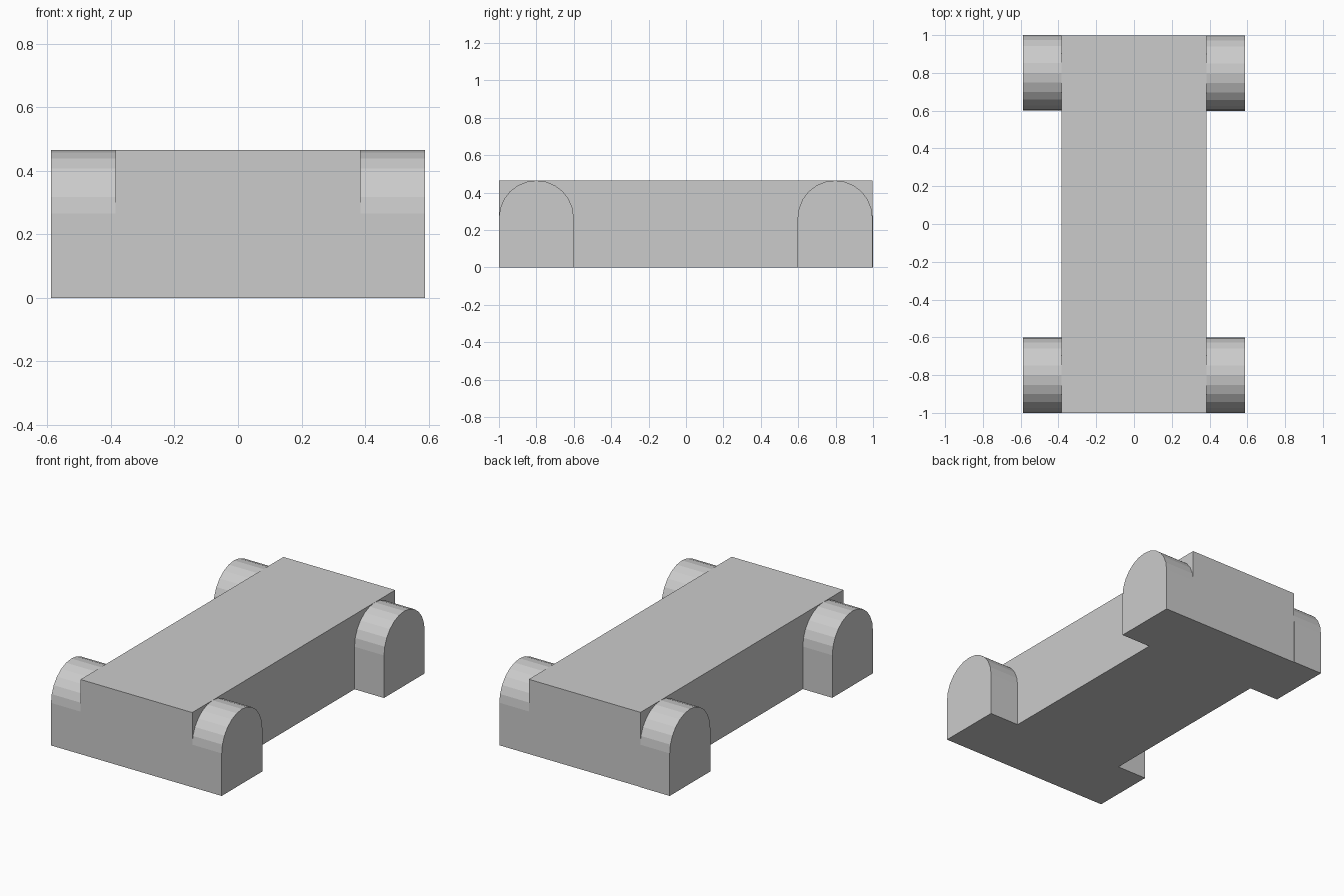
import bpy, bmesh
from math import pi, cos, sin

cube = bpy.data.objects.get("Cube")
if cube:
    bpy.data.objects.remove(cube, do_unlink=True)

grey = bpy.data.materials.new("plain_grey")
grey.use_nodes = True
grey.diffuse_color = (0.6, 0.6, 0.6, 1)
grey.node_tree.nodes["Principled BSDF"].inputs["Base Color"].default_value = (0.6, 0.6, 0.6, 1)

HALF_WIDTH, OUTER, HEIGHT, RADIUS = 0.385, 0.588, 0.465, 0.2
BACK = 0.997


def extrude_profile(name, profile, x0, x1):
    """Extrude a closed (y, z) outline along x."""
    bm = bmesh.new()
    face = bm.faces.new([bm.verts.new((x0, y, z)) for y, z in profile])
    new = bmesh.ops.extrude_face_region(bm, geom=[face])["geom"]
    bmesh.ops.translate(bm, vec=(x1 - x0, 0, 0),
                        verts=[v for v in new if isinstance(v, bmesh.types.BMVert)])
    bmesh.ops.recalc_face_normals(bm, faces=bm.faces)
    mesh = bpy.data.meshes.new(name)
    bm.to_mesh(mesh)
    bm.free()
    mesh.materials.append(grey)
    obj = bpy.data.objects.new(name, mesh)
    bpy.context.collection.objects.link(obj)
    return obj


def arch(y_mid, segments=12):
    """Upright outline with a half-round top."""
    top = [(y_mid + RADIUS * cos(pi * i / segments),
            HEIGHT - RADIUS + RADIUS * sin(pi * i / segments))
           for i in range(segments + 1)]
    return [(y_mid - RADIUS, 0), (y_mid + RADIUS, 0)] + top


# Long central block
extrude_profile("body", [(-1, 0), (BACK, 0), (BACK, HEIGHT), (-1, HEIGHT)],
                -HALF_WIDTH, HALF_WIDTH)

# Four round-topped wheel blocks; the back right one stands slightly proud
for side, x in (("left", 1), ("right", -1)):
    back_mid = BACK - RADIUS if x > 0 else 1 - RADIUS
    for end, y in (("front", RADIUS - 1), ("back", back_mid)):
        extrude_profile(f"{end}_{side}_wheel_block", arch(y), x * HALF_WIDTH, x * OUTER)
